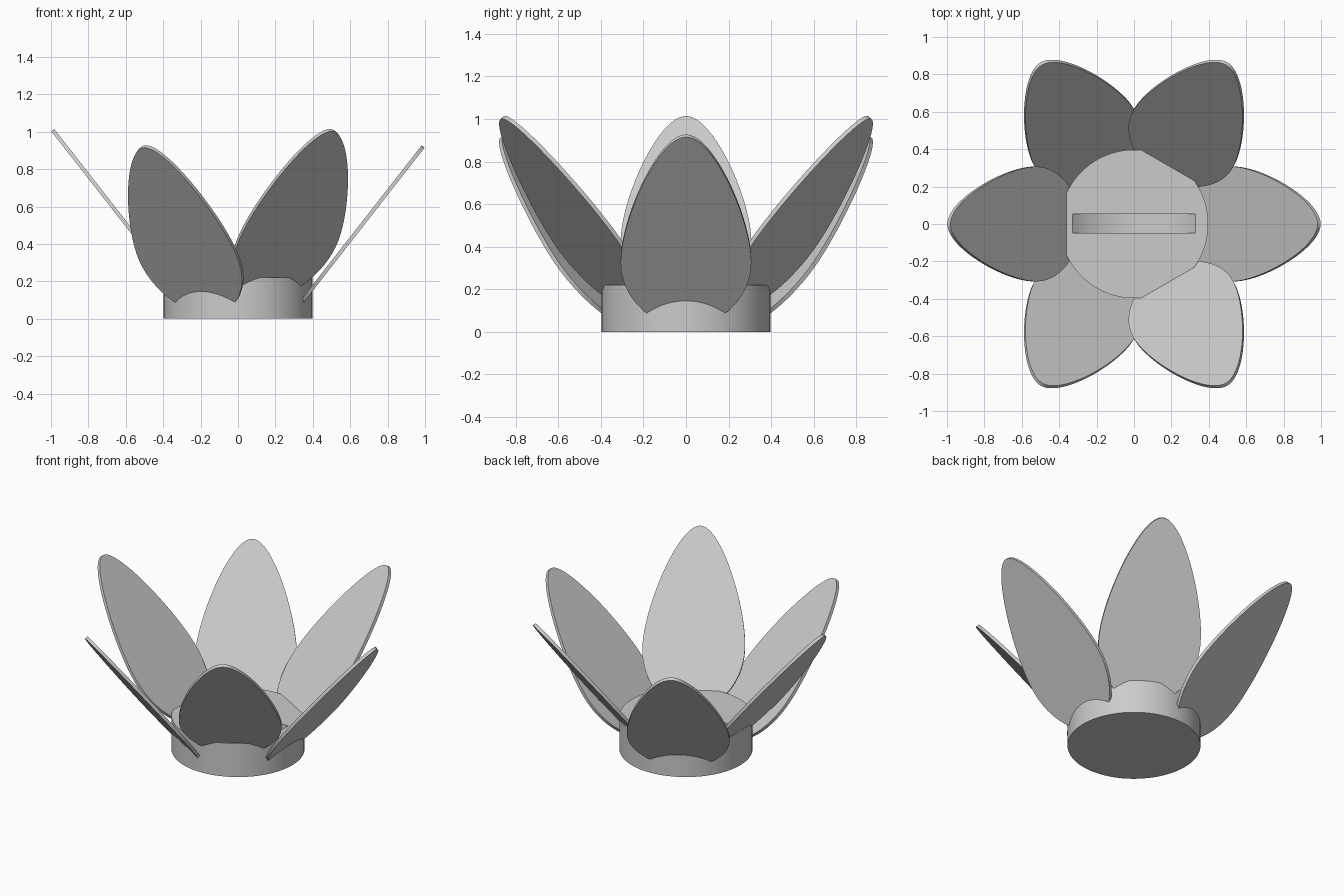
import bpy, bmesh, math
from mathutils import Vector, Matrix
from mathutils.geometry import interpolate_bezier

if "Cube" in bpy.data.objects:
    bpy.data.objects.remove(bpy.data.objects["Cube"])

grey = bpy.data.materials.new("light_grey")
grey.use_nodes = True
colour = (0.6, 0.6, 0.6, 1)
grey.diffuse_color = colour
grey.node_tree.nodes["Principled BSDF"].inputs["Base Color"].default_value = colour

TILT = math.radians(52)
THICKNESS = 0.02
TIP_REACH = 0.99


def smooth(obj):
    bpy.ops.object.select_all(action='DESELECT')
    obj.select_set(True)
    bpy.context.view_layer.objects.active = obj
    bpy.ops.object.shade_smooth_by_angle(angle=math.radians(30))


# Petal blade: half outline from the tip to the rounded root, then mirrored
def petal_outline():
    tip, wide, root = Vector((0, 0)), Vector((-0.75, 0.307)), Vector((-1.13, 0))
    upper = interpolate_bezier(tip, Vector((0, 0.13)), Vector((-0.5, 0.307)), wide, 24)
    lower = interpolate_bezier(wide, Vector((-0.95, 0.307)), Vector((-1.13, 0.17)), root, 16)
    half = upper + lower[1:]
    return half + [Vector((p.x, -p.y)) for p in reversed(half[1:-1])]


def make_petal(name, angle, tip_height):
    bm = bmesh.new()
    face = bm.faces.new([bm.verts.new((p.x, p.y, -THICKNESS / 2)) for p in petal_outline()])
    top = bmesh.ops.extrude_face_region(bm, geom=[face])["geom"]
    bmesh.ops.translate(bm, vec=(0, 0, THICKNESS),
                        verts=[v for v in top if isinstance(v, bmesh.types.BMVert)])
    bmesh.ops.recalc_face_normals(bm, faces=bm.faces)
    # Lean the blade outward about its tip, then turn it round the base
    place = (Matrix.Rotation(angle, 4, 'Z')
             @ Matrix.Translation((TIP_REACH, 0, tip_height))
             @ Matrix.Rotation(-TILT, 4, 'Y'))
    bm.transform(place)
    mesh = bpy.data.meshes.new(name)
    bm.to_mesh(mesh)
    bm.free()
    mesh.materials.append(grey)
    obj = bpy.data.objects.new(name, mesh)
    bpy.context.collection.objects.link(obj)
    smooth(obj)


# Low and high petals alternate round the base
for i in range(6):
    level, height = ("low", 0.921) if i % 2 == 0 else ("high", 1.008)
    make_petal(f"{level}_petal_{i // 2 + 1}", math.radians(60 * i), height)

# Round base
bpy.ops.mesh.primitive_cylinder_add(vertices=96, radius=0.397, depth=0.22, location=(0, 0, 0.11))
base = bpy.context.object
base.name = "base"
base.data.materials.append(grey)

# Curved slot cut into the top of the base
bpy.ops.mesh.primitive_cylinder_add(vertices=128, radius=0.48, depth=0.102,
                                    location=(0, 0.002, 0.57), rotation=(math.pi / 2, 0, 0))
cutter = bpy.context.object
cutter.name = "slot_cutter"
cutter.hide_render = True
cutter.data.materials.append(grey)
slot = base.modifiers.new("slot", 'BOOLEAN')
slot.operation = 'DIFFERENCE'
slot.object = cutter
bpy.context.view_layer.objects.active = base
bpy.ops.object.modifier_apply(modifier=slot.name)
bpy.data.objects.remove(cutter)
smooth(base)
